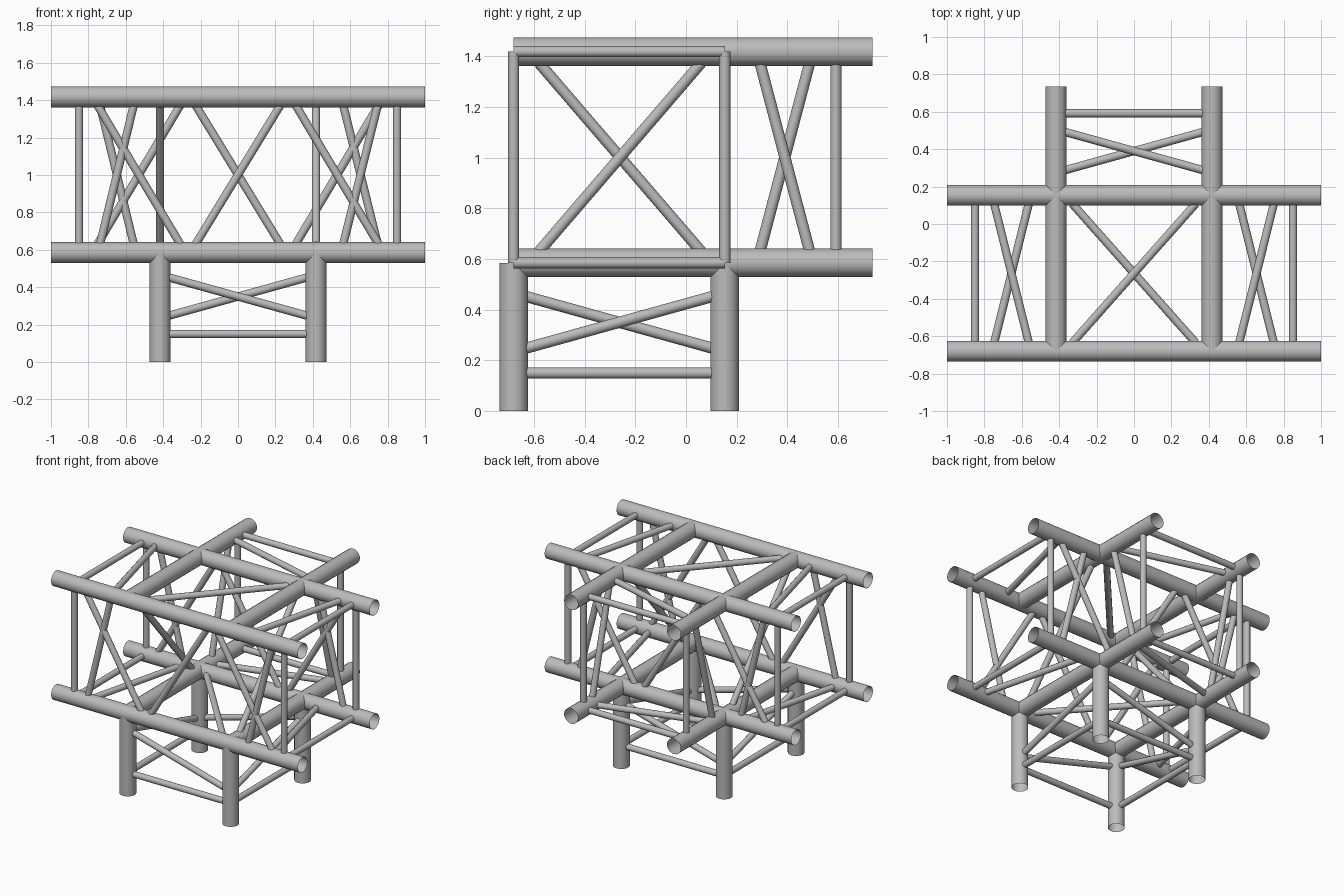
import bpy, bmesh
from mathutils import Vector

cube = bpy.data.objects.get("Cube")
if cube:
    bpy.data.objects.remove(cube, do_unlink=True)

metal = bpy.data.materials.new("light_grey_metal")
metal.use_nodes = True
grey = (0.5, 0.5, 0.5, 1)
metal.diffuse_color = grey
metal.node_tree.nodes["Principled BSDF"].inputs["Base Color"].default_value = grey

CHORD, BRACE = 0.056, 0.022          # tube radii
X = 0.417                            # depth chords and legs at x = +-X
FRONT, BACK = -0.68, 0.153           # width chords
LOW, HIGH = 0.585, 1.418             # chord levels
REAR_END = 0.736


def tube(name, a, b, radius, sides, extend=0.0):
    """Open-ended tube from a to b."""
    a, b = Vector(a), Vector(b)
    d = (b - a).normalized()
    a, b = a - d * extend, b + d * extend
    bm = bmesh.new()
    bmesh.ops.create_cone(bm, cap_ends=False, segments=sides,
                          radius1=radius, radius2=radius, depth=(b - a).length)
    mesh = bpy.data.meshes.new(name)
    bm.to_mesh(mesh)
    bm.free()
    mesh.materials.append(metal)
    obj = bpy.data.objects.new(name, mesh)
    obj.location = (a + b) / 2
    obj.rotation_mode = 'QUATERNION'
    obj.rotation_quaternion = d.to_track_quat('Z', 'Y')
    bpy.context.collection.objects.link(obj)
    for p in mesh.polygons:
        p.use_smooth = True
    return obj


def chord(name, a, b):
    tube(name, a, b, CHORD, 18)


def bar(name, a, b):
    tube(name, a, b, BRACE, 12)


def diagonal(name, a, b):
    tube(name, a, b, BRACE, 12, 0.015)


# Main chords and legs
for z in (LOW, HIGH):
    for y in (FRONT, BACK):
        chord("width_chord", (-1, y, z), (1, y, z))
    for s in (-1, 1):
        chord("depth_chord", (s * X, FRONT, z), (s * X, REAR_END, z))
for s in (-1, 1):
    for y in (FRONT, BACK):
        chord("leg", (s * X, y, 0), (s * X, y, LOW))

# End frames of the three horizontal arms
for s in (-1, 1):
    for y in (FRONT, BACK):
        bar("side_end_post", (s * 0.85, y, LOW), (s * 0.85, y, HIGH))
    for z in (LOW, HIGH):
        bar("side_end_rail", (s * 0.85, FRONT, z), (s * 0.85, BACK, z))
    bar("rear_end_post", (s * X, 0.592, LOW), (s * X, 0.592, HIGH))
    bar("leg_side_rail", (s * X, FRONT, 0.15), (s * X, BACK, 0.15))
for z in (LOW, HIGH):
    bar("rear_end_rail", (-X, 0.592, z), (X, 0.592, z))
for y in (FRONT, BACK):
    bar("leg_cross_rail", (-X, y, 0.15), (X, y, 0.15))

# Zigzag diagonals on the front and back faces, mirrored between the two
low, high = LOW + CHORD, HIGH - CHORD
for y, m in ((FRONT, 1), (BACK, -1)):
    for x0, z0, x1, z1 in ((-0.745, high, -0.315, low), (-0.22, low, 0.22, high),
                           (0.315, high, 0.745, low), (-0.56, high, -0.735, low),
                           (0.745, high, 0.565, low)):
        if m < 0:
            z0, z1 = z1, z0
        diagonal("face_diagonal", (x0, y, z0), (x1, y, z1))

# Diagonals between the depth chords' levels, one per side
for s in (-1, 1):
    top, bottom = (high, low) if s < 0 else (low, high)
    diagonal("inner_diagonal", (s * X, -0.57, top), (s * X, 0.05, bottom))
    diagonal("rear_arm_diagonal", (s * X, 0.485, top), (s * X, 0.295, bottom))

# Horizontal diagonals, crossing between the top and bottom levels
fy, by = FRONT + CHORD, BACK - CHORD
inner = X - CHORD
for z, m in ((HIGH, 1), (LOW, -1)):
    diagonal("deck_diagonal", (-m * 0.32, fy, z), (m * 0.32, by, z))
    diagonal("rear_deck_diagonal", (-m * inner, 0.49, z), (m * inner, 0.29, z))
    for s in (-1, 1):
        near, far = (0.565, 0.745) if m > 0 else (0.745, 0.565)
        diagonal("side_deck_diagonal", (s * near, fy, z), (s * far, by, z))

# Diagonals between the legs
for y, m in ((FRONT, 1), (BACK, -1)):
    diagonal("leg_cross_diagonal", (-m * inner, y, 0.45), (m * inner, y, 0.25))
for s in (-1, 1):
    z0, z1 = (0.25, 0.45) if s > 0 else (0.45, 0.25)
    diagonal("leg_side_diagonal", (s * X, fy, z0), (s * X, by, z1))
